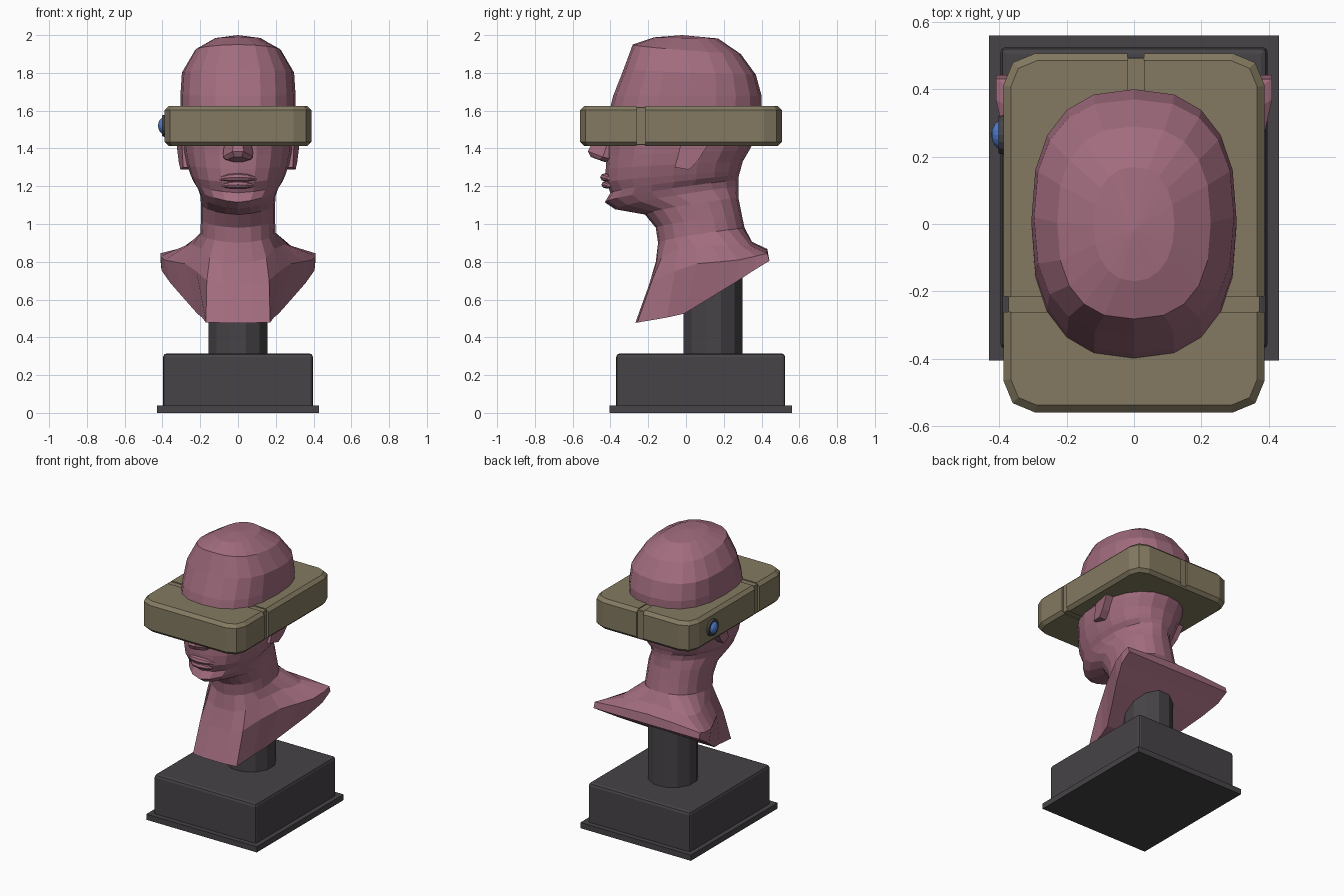
import bpy, bmesh, math
from mathutils import Matrix, Vector

if "Cube" in bpy.data.objects:
    bpy.data.objects.remove(bpy.data.objects["Cube"])


def material(name, col):
    m = bpy.data.materials.new(name)
    m.diffuse_color = (*col, 1)
    m.use_nodes = True
    m.node_tree.nodes["Principled BSDF"].inputs["Base Color"].default_value = m.diffuse_color
    return m


SKIN = material("rose", (0.36, 0.15, 0.21))
OLIVE = material("olive", (0.23, 0.195, 0.12))
DARK = material("charcoal", (0.062, 0.056, 0.062))
BLUE = material("blue", (0.08, 0.2, 0.6))


def finish(bm, name, mat):
    bmesh.ops.recalc_face_normals(bm, faces=bm.faces[:])
    me = bpy.data.meshes.new(name)
    bm.to_mesh(me)
    bm.free()
    ob = bpy.data.objects.new(name, me)
    bpy.context.collection.objects.link(ob)
    me.materials.append(mat)
    return ob


def box_bm(lo, hi):
    bm = bmesh.new()
    lo, hi = Vector(lo), Vector(hi)
    bmesh.ops.create_cube(bm, size=1, matrix=Matrix.Translation((lo + hi) / 2)
                          @ Matrix.Diagonal((*(hi - lo), 1)))
    return bm


def is_upright(e):
    return abs(e.verts[0].co.z - e.verts[1].co.z) > 0.01


def bevel(bm, edges, r, seg):
    bmesh.ops.bevel(bm, geom=edges, offset=r, segments=seg, profile=0.5, affect='EDGES')


def rim_edges(bm, zs):
    return [e for e in bm.edges if len(e.link_faces) == 2 and any(
        all(abs(v.co.z - z) < 1e-4 for v in e.verts) for z in zs)]


# Display base: plate, block, post
finish(box_bm((-0.43, -0.405, 0), (0.43, 0.56, 0.04)), "base_plate", DARK)
bm = box_bm((-0.397, -0.37, 0.03), (0.397, 0.525, 0.315))
bevel(bm, [e for e in bm.edges if is_upright(e)], 0.015, 2)
bevel(bm, rim_edges(bm, [0.315]), 0.02, 2)
finish(bm, "base_block", DARK)
bm = bmesh.new()
bmesh.ops.create_cone(bm, cap_ends=True, segments=12, radius1=0.162, radius2=0.162, depth=0.43,
                      matrix=Matrix.Translation((0, 0.143, 0.515)) @ Matrix.Rotation(math.pi / 12, 4, 'Z'))
finish(bm, "post", DARK)

# Head and bust: one loft of half rings (front to back), mirrored
HALF = 10


def ring(yf, zf, yb, zb, w, e=2.2):
    pts = []
    for i in range(HALF + 1):
        a = math.pi * i / HALF
        c = math.cos(a)
        x = w * max(0, math.sin(a)) ** (2 / e) if 0 < i < HALF else 0
        y = (yf + yb) / 2 - (yb - yf) / 2 * math.copysign(abs(c) ** (2 / e), c)
        t = min(1, max(0, (y - yf) / (yb - yf)))
        pts.append((x, y, zf + (zb - zf) * t ** 0.7))
    return pts


rings = [ring(*r) for r in [
    (-0.17, 1.988, 0.17, 1.982, 0.12),
    (-0.282, 1.95, 0.29, 1.90, 0.228, 2.5),
    (-0.33, 1.82, 0.37, 1.79, 0.297, 2.5),
    (-0.385, 1.68, 0.40, 1.68, 0.305, 2.5),
    (-0.405, 1.60, 0.40, 1.60, 0.305, 2.5),
    (-0.42, 1.45, 0.365, 1.45, 0.292),
    (-0.42, 1.36, 0.335, 1.39, 0.283),
    (-0.425, 1.29, 0.30, 1.33, 0.27),
    (-0.425, 1.22, 0.287, 1.28, 0.25),
    (-0.40, 1.165, 0.28, 1.26, 0.235),
    (-0.43, 1.115, 0.278, 1.235, 0.213, 2),
    (-0.375, 1.078, 0.277, 1.20, 0.20, 2),
    (-0.217, 1.05, 0.277, 1.14, 0.196),
    (-0.16, 0.98, 0.295, 1.05, 0.196),
    (-0.148, 0.90, 0.31, 0.98, 0.20)]]
collar = [(0, -.16, .80), (.08, -.155, .80), (.15, -.13, .82), (.19, -.04, .87), (.22, .05, .88),
          (.24, .14, .89), (.27, .22, .885), (.28, .29, .885), (.25, .34, .885), (.14, .35, .90), (0, .35, .905)]
shoulder = [(0, -.195, .68), (.08, -.195, .68), (.165, -.18, .70), (.22, -.06, .75), (.28, .06, .79),
            (.34, .18, .80), (.39, .28, .81), (.41, .37, .83), (.41, .43, .845), (.2, .43, .86), (0, .43, .868)]
rim = [(0, -.268, .477), (.08, -.268, .477), (.17, -.258, .478), (.19, -.1, .505), (.215, -.01, .525),
       (.29, .13, .61), (.36, .26, .69), (.405, .36, .755), (.41, .442, .805), (.2, .442, .805), (0, .442, .805)]
rings += [collar, shoulder, rim]

bm = bmesh.new()
loops = []
for r in rings:
    full = r + [(-x, y, z) for x, y, z in reversed(r[1:-1])]
    loops.append([bm.verts.new(p) for p in full])
n = 2 * HALF
top = bm.verts.new((0, -0.02, 2.0))
for i in range(n):
    j = (i + 1) % n
    bm.faces.new((top, loops[0][i], loops[0][j]))
    for a, b in zip(loops, loops[1:]):
        bm.faces.new((a[i], b[i], b[j], a[j]))
# slanted underside of the bust
last = loops[-1]
for i in range(HALF):
    face = [last[i], last[i + 1], last[(n - i - 1) % n], last[(n - i) % n]]
    bm.faces.new(list(dict.fromkeys(face)))
finish(bm, "head_and_bust", SKIN)

# Nose
bm = bmesh.new()
for x, y, z in [(.025, -.42, 1.58), (.05, -.38, 1.55), (.03, -.485, 1.41), (.028, -.52, 1.385), (.02, -.505, 1.355),
                (.078, -.43, 1.385), (.08, -.44, 1.355), (.06, -.455, 1.34), (.02, -.43, 1.328), (.07, -.38, 1.34)]:
    for s in (1, -1):
        bm.verts.new((s * x, y, z))
bmesh.ops.convex_hull(bm, input=bm.verts[:])
finish(bm, "nose", SKIN)

# Lips, bent around the face
for name, y, z, sx, sz in [("upper_lip", -.427, 1.247, .105, .022), ("lower_lip", -.42, 1.208, .085, .021)]:
    bm = bmesh.new()
    bmesh.ops.create_uvsphere(bm, u_segments=8, v_segments=6, radius=1,
                              matrix=Matrix.Translation((0, y, z)) @ Matrix.Diagonal((sx, .028, sz, 1))
                              @ Matrix.Rotation(math.pi / 2, 4, 'Y'))
    for v in bm.verts:
        v.co.y += 3 * v.co.x ** 2
        v.co.z -= 0.8 * v.co.x ** 2
    finish(bm, name, SKIN)

# Ears
ear = [(-.06, 1.30), (.015, 1.288), (.06, 1.33), (.11, 1.41), (.12, 1.49), (.05, 1.52), (-.02, 1.46), (-.04, 1.37)]
for s, name in ((1, "ear_right"), (-1, "ear_left")):
    bm = bmesh.new()
    inner = [bm.verts.new((s * .24, y, z)) for y, z in ear]
    outer = [bm.verts.new((s * (.29 + .2 * (y + .06)), y, z)) for y, z in ear]
    bm.faces.new(inner)
    bm.faces.new(outer)
    for i in range(len(ear)):
        j = (i + 1) % len(ear)
        bm.faces.new((inner[i], inner[j], outer[j], outer[i]))
    finish(bm, name, SKIN)

# Headset: rounded slab with panel grooves cut in
Z0, Z1 = 1.412, 1.626
bm = box_bm((-0.388, -0.56, Z0), (0.388, 0.507, Z1))
bevel(bm, [e for e in bm.edges if is_upright(e)], 0.095, 2)
rims = [e for e in rim_edges(bm, [Z0, Z1])
        if any(abs(f.normal.z) < 0.5 for f in e.link_faces)]
bevel(bm, rims, 0.022, 1)
headset = finish(bm, "headset", OLIVE)
cuts = [((-.6, -.262, 1.3), (-.374, -.215, 1.8)), ((.374, -.262, 1.3), (.6, -.215, 1.8)),
        ((-.7, -.261, Z1 - .006), (.7, -.216, 1.8)), ((-.7, -.261, 1.3), (.7, -.216, Z0 + .006)),
        ((-.02, .495, 1.3), (.03, .7, 1.8)), ((-.019, .38, Z1 - .006), (.029, .71, 1.81))]
bpy.context.view_layer.objects.active = headset
for lo, hi in cuts:
    cutter = finish(box_bm(lo, hi), "groove_cutter", OLIVE)
    cutter.hide_render = True
    mod = headset.modifiers.new("groove", 'BOOLEAN')
    mod.operation, mod.solver, mod.object = 'DIFFERENCE', 'EXACT', cutter
    bpy.ops.object.modifier_apply(modifier=mod.name)
    bpy.data.objects.remove(cutter)

# Side button: bezel and blue dome
place = Matrix.Translation((-0.39, 0.265, 1.52)) @ Matrix.Rotation(-math.pi / 2, 4, 'Y')
bm = bmesh.new()
bmesh.ops.create_cone(bm, cap_ends=True, segments=16, radius1=0.062, radius2=0.055, depth=0.025, matrix=place)
finish(bm, "button_bezel", DARK)
bm = bmesh.new()
bmesh.ops.create_uvsphere(bm, u_segments=16, v_segments=8, radius=0.045,
                          matrix=place @ Matrix.Diagonal((1, 1, 0.75, 1)))
finish(bm, "button_dome", BLUE)
